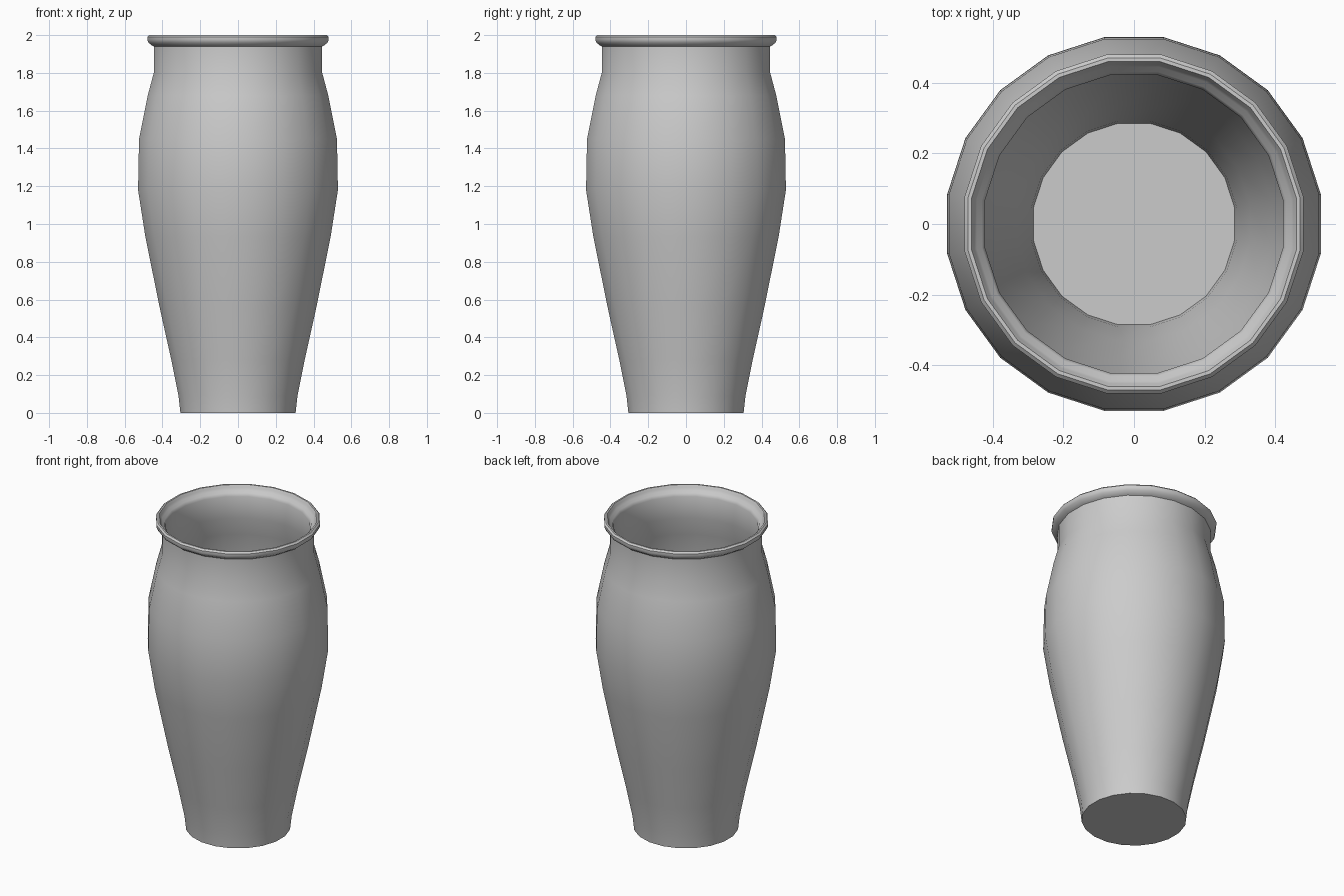
import bpy, bmesh, math

if "Cube" in bpy.data.objects:
    bpy.data.objects.remove(bpy.data.objects["Cube"])

SIDES = 20
FLAT = math.cos(math.pi / SIDES)   # the grid shows vertex x at 9 degrees


def lathe(name, profile):
    """Revolve (half-width, height) points, capping both ends."""
    bm = bmesh.new()
    rings = []
    for w, z in profile:
        r = w / FLAT
        ring = []
        for i in range(SIDES):
            a = 2 * math.pi * (i + 0.5) / SIDES
            ring.append(bm.verts.new((r * math.cos(a), r * math.sin(a), z)))
        rings.append(ring)
    for low, high in zip(rings, rings[1:]):
        for i in range(SIDES):
            j = (i + 1) % SIDES
            bm.faces.new((low[i], low[j], high[j], high[i]))
    bm.faces.new(rings[0][::-1])
    bm.faces.new(rings[-1])
    bmesh.ops.recalc_face_normals(bm, faces=bm.faces)
    mesh = bpy.data.meshes.new(name)
    bm.to_mesh(mesh)
    bm.free()
    obj = bpy.data.objects.new(name, mesh)
    bpy.context.collection.objects.link(obj)
    bpy.context.view_layer.objects.active = obj
    obj.select_set(True)
    bpy.ops.object.shade_smooth_by_angle(angle=math.radians(40))
    return obj


# Outer wall, from foot to neck
body = [(0.305, 0), (0.315, 0.09), (0.353, 0.28), (0.415, 0.56), (0.49, 0.93),
        (0.529, 1.18), (0.524, 1.45), (0.478, 1.68), (0.446, 1.80), (0.446, 1.94)]
# Rolled rim
rim = [(0.455, 1.945), (0.474, 1.96), (0.48, 1.975), (0.48, 1.99), (0.470, 2.0),
       (0.460, 2.0), (0.452, 1.985), (0.445, 1.97), (0.430, 1.96)]
# Inner wall follows the outer wall down to the floor
wall = 0.024
inner = [(w - wall, z) for w, z in reversed(body[1:])] + [(0.285, 0.03)]

lathe("vase", body + rim + inner)
